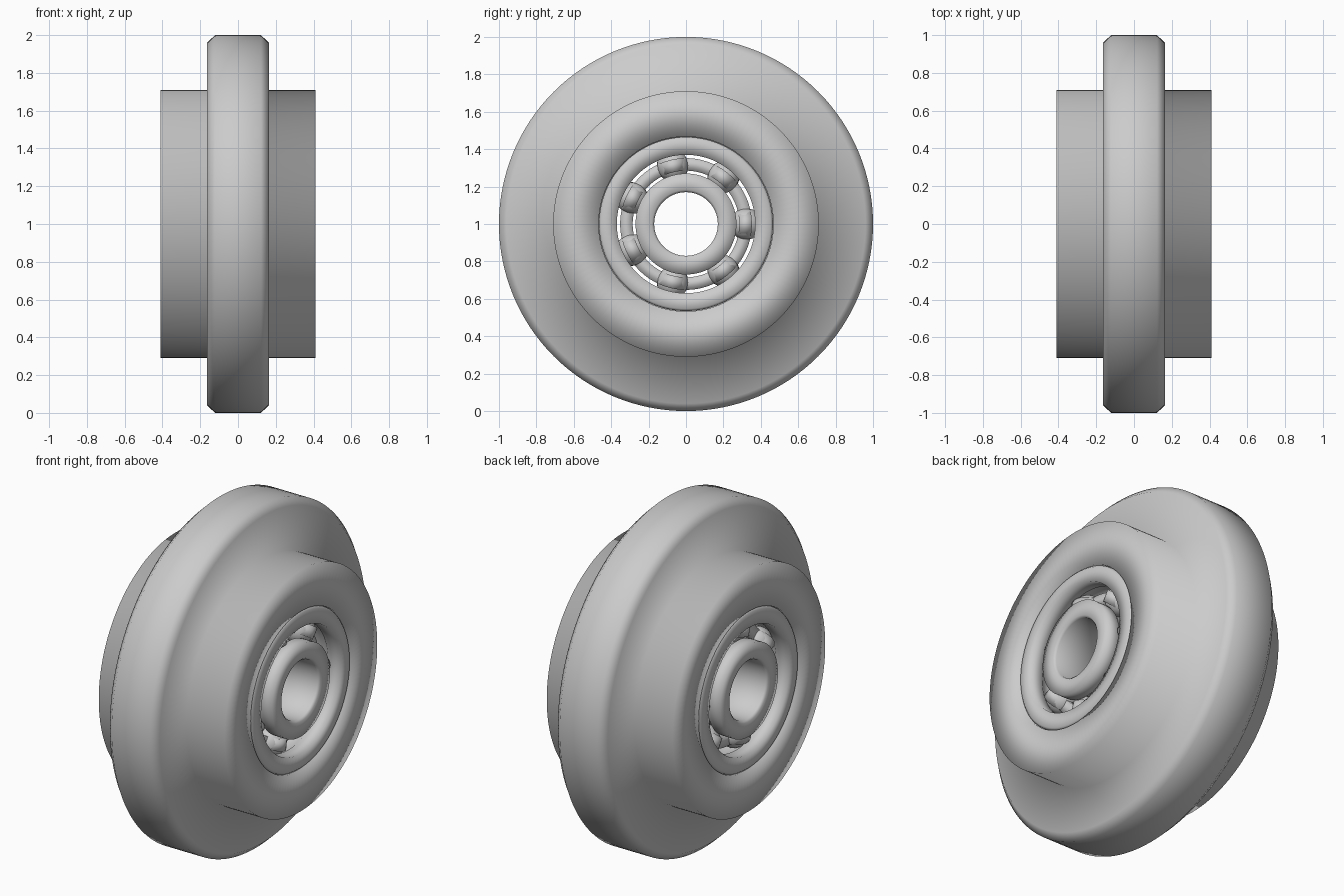
import bpy, bmesh
from math import sin, cos, pi, tau

if "Cube" in bpy.data.objects:
    bpy.data.objects.remove(bpy.data.objects["Cube"])

CZ = 1.0  # axle height


def finish(name, bm):
    bmesh.ops.recalc_face_normals(bm, faces=bm.faces)
    for f in bm.faces:
        f.smooth = True
    me = bpy.data.meshes.new(name)
    bm.to_mesh(me)
    bm.free()
    ob = bpy.data.objects.new(name, me)
    bpy.context.collection.objects.link(ob)
    return ob


def lathe(name, profile, x0=0.0, segs=96):
    """Revolve closed profile (x, r or function of angle) about the x axle.
    A profile may also be a function of the angle."""
    bm = bmesh.new()
    rings = []
    for i in range(segs):
        a = tau * i / segs
        pts = profile(a) if callable(profile) else profile
        rings.append([bm.verts.new((x0 + x, r * cos(a), CZ + r * sin(a)))
                      for x, r in pts])
    n = len(rings[0])
    for i in range(segs):
        p, q = rings[i], rings[(i + 1) % segs]
        for j in range(n):
            k = (j + 1) % n
            bm.faces.new((p[j], p[k], q[k], q[j]))
    return finish(name, bm)


# Wheel: wide hub, chamfered flange, stepped bore with a bearing seat each side
half = [(0.11, 0.40), (0.11, 0.467), (0.41, 0.467), (0.41, 0.71),
        (0.163, 0.71), (0.163, 0.96), (0.122, 1.0)]
lathe("wheel", half + [(-x, r) for x, r in reversed(half)], segs=128)

# Bearing dimensions
HW, PITCH, BALL, COUNT = 0.15, 0.32, 0.085, 7
C = 0.012  # ring chamfer


def cage_profile(a):
    # ribbon cage that swells around every ball
    near = max(0.0, cos(COUNT * a)) ** 0.6
    h = 0.025 + 0.07 * near
    return [(-h, 0.285), (-h, 0.352), (h, 0.352), (h, 0.285)]


for side, sx in (("right", 1), ("left", -1)):
    cx = sx * (0.41 - HW)
    # Outer ring with ball groove
    lathe(side + "_bearing_outer_ring",
          [(-HW, 0.37), (-HW, 0.465 - C), (-HW + C, 0.465), (HW - C, 0.465),
           (HW, 0.465 - C), (HW, 0.37), (0.069, 0.37), (0.04, 0.395),
           (0, 0.405), (-0.04, 0.395), (-0.069, 0.37)], cx)
    # Inner ring with ball groove and axle bore
    lathe(side + "_bearing_inner_ring",
          [(-HW, 0.27), (-HW, 0.17 + C), (-HW + C, 0.17), (HW - C, 0.17),
           (HW, 0.17 + C), (HW, 0.27), (0.069, 0.27), (0.04, 0.245),
           (0, 0.235), (-0.04, 0.245), (-0.069, 0.27)], cx)
    # Ball cage
    lathe(side + "_ball_cage", cage_profile, cx, segs=140)
    # Balls
    bm = bmesh.new()
    for i in range(COUNT):
        a = tau * i / COUNT
        ball = bmesh.ops.create_uvsphere(bm, u_segments=24, v_segments=14,
                                         radius=BALL)
        bmesh.ops.translate(bm, verts=ball["verts"],
                            vec=(cx, PITCH * cos(a), CZ + PITCH * sin(a)))
    finish(side + "_bearing_balls", bm)
